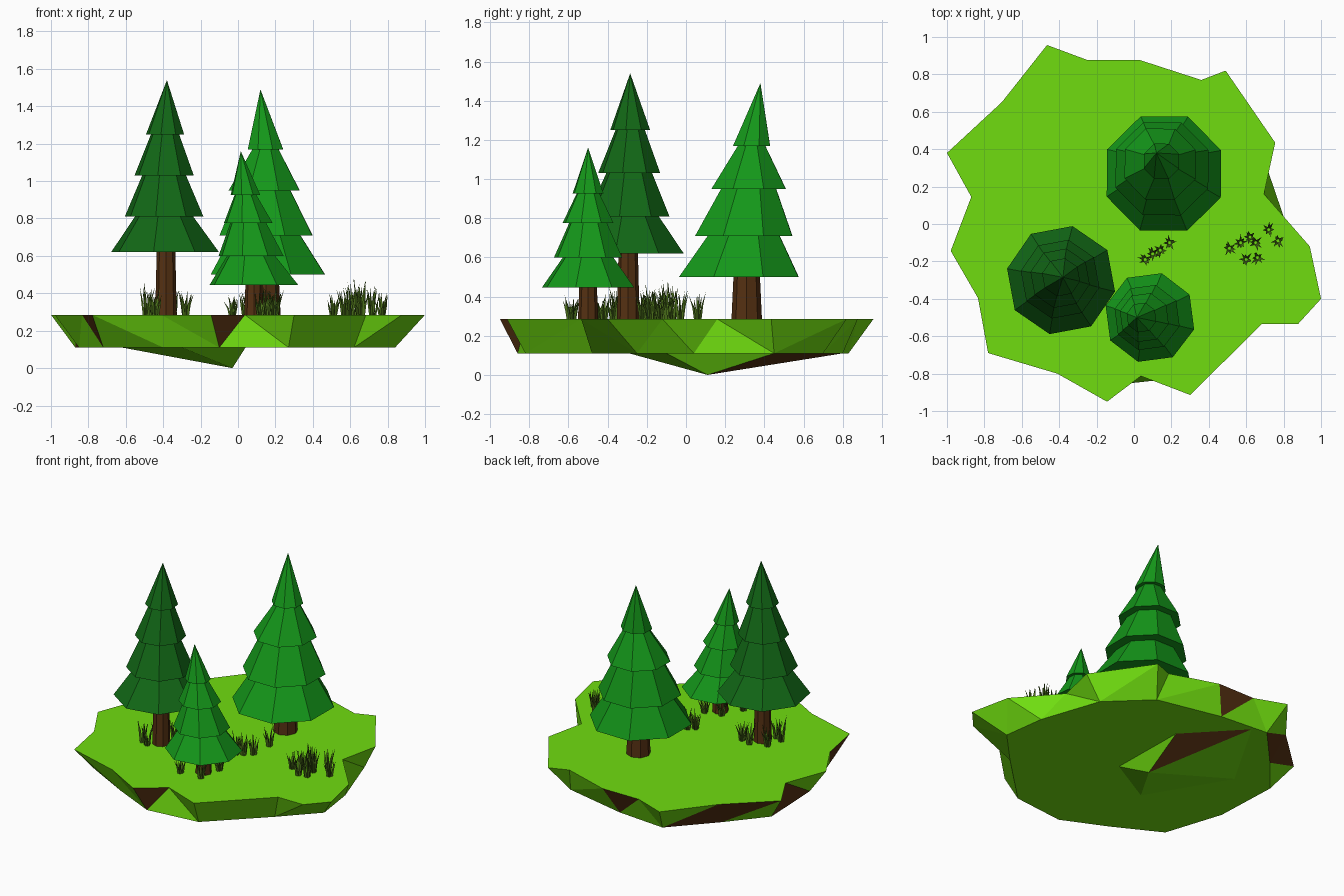
import bpy, bmesh, random
from math import sin, cos, pi, radians
from mathutils import Vector

if "Cube" in bpy.data.objects:
    bpy.data.objects.remove(bpy.data.objects["Cube"])

random.seed(4)


def material(name, r, g, b):
    m = bpy.data.materials.new(name)
    m.diffuse_color = (r, g, b, 1)
    m.use_nodes = True
    m.node_tree.nodes["Principled BSDF"].inputs["Base Color"].default_value = m.diffuse_color
    return m


LIME = material("lime", 0.16, 0.72, 0.005)
BROWN = material("brown", 0.09, 0.03, 0.006)
GREEN = material("green", 0.007, 0.31, 0.01)
DARK = material("dark_green", 0.006, 0.14, 0.008)
GRASS = material("grass_green", 0.07, 0.16, 0.01)


def finish(name, bm, *mats):
    me = bpy.data.meshes.new(name)
    bm.to_mesh(me)
    bm.free()
    for m in mats:
        me.materials.append(m)
    ob = bpy.data.objects.new(name, me)
    bpy.context.collection.objects.link(ob)
    return ob


def loft(name, rings, mat, sides=8, turn=0.0):
    """Skin a stack of (x, y, z, radius) rings; radius 0 makes a tip."""
    bm = bmesh.new()
    loops = []
    for x, y, z, r in rings:
        n = sides if r > 0 else 1
        loops.append([bm.verts.new((x + r * cos(turn + 2 * pi * k / sides),
                                    y + r * sin(turn + 2 * pi * k / sides), z))
                      for k in range(n)])
    for a, b in zip(loops, loops[1:]):
        for k in range(sides):
            j = (k + 1) % sides
            if len(b) == 1:
                bm.faces.new((a[k], a[j], b[0]))
            else:
                bm.faces.new((a[k], a[j], b[j], b[k]))
    bm.faces.new(loops[0][::-1])
    if len(loops[-1]) > 1:
        bm.faces.new(loops[-1])
    return finish(name, bm, mat)


# Island: jagged flat top, tapered faceted sides, flat base with one low peak
TOP = [(1, -.4), (.94, -.12), (.695, .16), (.755, .435), (.49, .82), (.36, .77),
       (.03, .877), (-.25, .877), (-.465, .957), (-.706, .652), (-1, .38),
       (-.87, .145), (-.98, -.144), (-.834, -.396), (-.78, -.69), (-.41, -.8),
       (-.144, -.95), (.037, -.813), (.3, -.914), (.684, -.535), (.877, -.535)]
BASE = [(.84, -.25), (.8, .04), (.66, .45), (.4, .7), (-.05, .8), (-.4, .83),
        (-.66, .55), (-.87, .3), (-.85, -.15), (-.72, -.55), (-.4, -.72),
        (-.1, -.86), (.27, -.82), (.62, -.48)]
PEAK_RIM = [(.04, -.1), (.03, .45), (-.3, .8), (-.62, .25), (-.3, -.29)]

bm = bmesh.new()
top = [bm.verts.new((x, y, .285)) for x, y in TOP]
base = [bm.verts.new((x, y, .11)) for x, y in BASE]
bm.faces.new(top)
bm.faces.new(base[::-1])
i = j = 0
n, m = len(top), len(base)
while i < n or j < m:
    t, t2 = top[i % n], top[(i + 1) % n]
    b, b2 = base[j % m], base[(j + 1) % m]
    go_top = j == m or (i < n and (t2.co - b.co).length < (b2.co - t.co).length)
    f = bm.faces.new((t, b, t2) if go_top else (t, b, b2))
    if go_top:
        f.material_index = int(i in (6, 9, 13, 16))
        i += 1
    else:
        f.material_index = int(j in (5, 7))
        j += 1
rim = [bm.verts.new((x, y, .11)) for x, y in PEAK_RIM]
tip = bm.verts.new((-.03, .11, 0))
for k in range(5):
    f = bm.faces.new((tip, rim[(k + 1) % 5], rim[k]))
    f.material_index = int(k == 1)
finish("island", bm, LIME, BROWN)


# Trees: tiers given as (x, y, z, radius) of each skirt edge, then the tip
def tree(name, mat, turn, tiers, trunk):
    rings = []
    for cur, nxt in zip(tiers, tiers[1:]):
        rings.append(cur)
        if nxt[3] > 0:
            rings.append((nxt[0], nxt[1], nxt[2], nxt[3] * .74))
    rings.append(tiers[-1])
    loft(name + "_foliage", rings, mat, turn=radians(turn))
    x, y, r, z = trunk
    loft(name + "_trunk", [(x, y, .28, r), (x, y, z, r * .85)], BROWN)


tree("left_tree", DARK, 33,
     [(-.39, -.3, .62, .295), (-.395, -.295, .81, .215), (-.395, -.29, 1.03, .162),
      (-.39, -.285, 1.25, .104), (-.38, -.285, 1.54, 0)], (-.385, -.295, .058, .64))
tree("back_tree", GREEN, 22,
     [(.16, .27, .5, .33), (.15, .295, .71, .268), (.14, .32, .95, .205),
      (.147, .335, 1.17, .102), (.12, .38, 1.49, 0)], (.15, .31, .078, .53))
tree("front_tree", GREEN, 30,
     [(.085, -.5, .445, .245), (.07, -.5, .6, .18), (.055, -.5, .775, .135),
      (.04, -.5, .925, .082), (.015, -.5, 1.16, 0)], (.085, -.5, .052, .47))


# Grass: tufts of thin three-sided blades leaning outwards
def tufts(name, places):
    bm = bmesh.new()
    for x, y, h in places:
        for k in range(8):
            a = 2 * pi * k / 8 + random.uniform(-.3, .3)
            out = Vector((cos(a), sin(a), 0))
            side = Vector((-sin(a), cos(a), 0))
            root = Vector((x, y, .28)) + out * .012
            height = h * random.uniform(.6, 1)
            mid = root + out * .01 + Vector((0, 0, height * .5))
            end = root + out * random.uniform(.015, .035) + Vector((0, 0, height))
            corners = (out * .007, side * .007 - out * .004, -side * .007 - out * .004)
            low = [bm.verts.new(root + c) for c in corners]
            high = [bm.verts.new(mid + c * .8) for c in corners]
            point = bm.verts.new(end)
            bm.faces.new(low[::-1])
            for p in range(3):
                q = (p + 1) % 3
                bm.faces.new((low[p], low[q], high[q], high[p]))
                bm.faces.new((high[p], high[q], point))
    finish(name, bm, GRASS)


tufts("grass_right", [(.51, -.13, .13), (.57, -.1, .17), (.62, -.07, .2), (.6, -.19, .16),
                      (.66, -.18, .19), (.65, -.1, .21), (.72, -.03, .16), (.77, -.09, .13)])
tufts("grass_middle", [(.06, -.19, .14), (.1, -.16, .18), (.14, -.14, .16),
                       (.19, -.1, .17), (.2, .06, .15)])
tufts("grass_left", [(-.49, -.35, .18), (-.44, -.37, .16), (-.46, -.24, .15),
                     (-.35, -.2, .15), (-.28, -.22, .14)])
tufts("grass_front", [(-.03, -.59, .12), (.04, -.45, .13), (.12, -.58, .13), (.15, -.42, .14)])
